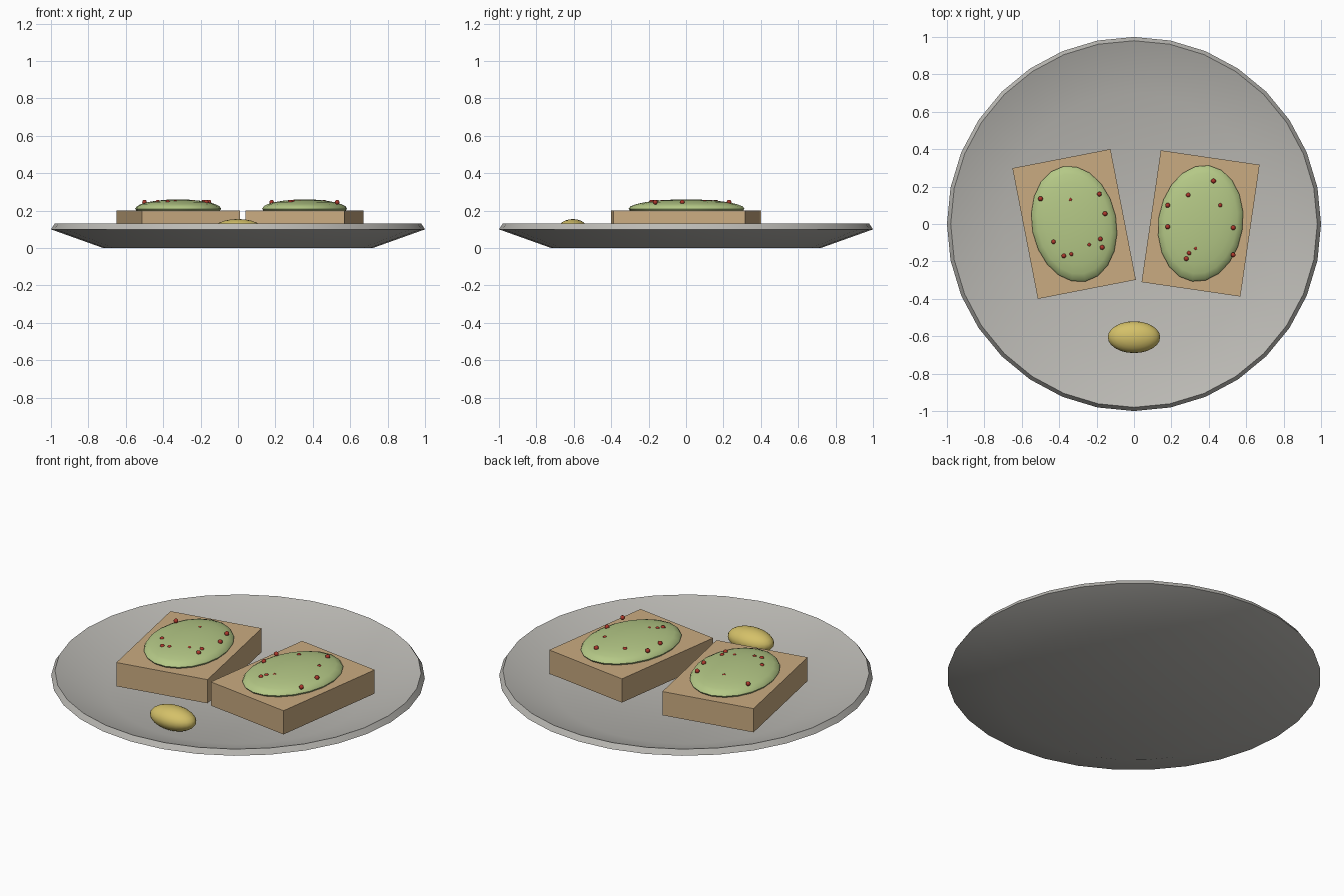
import bpy, bmesh, math
from mathutils import Matrix

if "Cube" in bpy.data.objects:
    bpy.data.objects.remove(bpy.data.objects["Cube"])


def material(name, rgb):
    m = bpy.data.materials.new(name)
    m.diffuse_color = (*rgb, 1)
    m.use_nodes = True
    m.node_tree.nodes["Principled BSDF"].inputs["Base Color"].default_value = m.diffuse_color
    return m


STONE = material("stone_grey", (0.50, 0.49, 0.46))
BREAD = material("toast_brown", (0.59, 0.41, 0.22))
GREEN = material("avocado_green", (0.46, 0.58, 0.24))
RED = material("seed_red", (0.42, 0.04, 0.025))
YELLOW = material("lemon_yellow", (0.66, 0.53, 0.14))


def finish(name, bm, mat, smooth=None):
    bmesh.ops.recalc_face_normals(bm, faces=bm.faces)
    me = bpy.data.meshes.new(name)
    bm.to_mesh(me)
    bm.free()
    me.materials.append(mat)
    ob = bpy.data.objects.new(name, me)
    bpy.context.collection.objects.link(ob)
    if smooth:
        bpy.ops.object.select_all(action='DESELECT')
        ob.select_set(True)
        bpy.context.view_layer.objects.active = ob
        bpy.ops.object.shade_smooth_by_angle(angle=math.radians(smooth))
    return ob


def placed(loc, angle, size):
    return (Matrix.Translation(loc) @ Matrix.Rotation(math.radians(angle), 4, 'Z')
            @ Matrix.Diagonal((*size, 1)))


def ellipsoid(name, loc, radii, mat, angle=0, segs=20, rings=12):
    bm = bmesh.new()
    bmesh.ops.create_uvsphere(bm, u_segments=segs, v_segments=rings, radius=1,
                              matrix=placed(loc, angle, radii))
    return finish(name, bm, mat, 60)


# Dished plate, turned from a profile of (radius, height)
def plate(profile, sides=32):
    bm = bmesh.new()
    rings = []
    for r, z in profile:
        if r == 0:
            rings.append([bm.verts.new((0, 0, z))] * sides)
        else:
            rings.append([bm.verts.new((r * math.cos(2 * math.pi * i / sides),
                                        r * math.sin(2 * math.pi * i / sides), z))
                          for i in range(sides)])
    for a, b in zip(rings, rings[1:]):
        for i in range(sides):
            j = (i + 1) % sides
            corners = dict.fromkeys((a[i], a[j], b[j], b[i]))
            bm.faces.new(list(corners))
    return finish("plate", bm, STONE, 30)


plate([(0, 0), (0.72, 0), (1.0, 0.10), (0.98, 0.13), (0.70, 0.03), (0, 0.03)])

# Two toasts: side, centre, turn, and seed positions
toasts = [
    ("left", (-0.32, 0.0), 11,
     [(-.50, .135), (-.34, .13), (-.185, .16), (-.155, .055), (-.18, -.08), (-.17, -.125),
      (-.24, -.11), (-.335, -.16), (-.375, -.17), (-.43, -.095), (-.36, -.06)]),
    ("right", (0.356, 0.003), -8.3,
     [(.29, .155), (.425, .23), (.18, .10), (.46, .10), (.18, -.015), (.53, -.02),
      (.53, -.165), (.33, -.13), (.295, -.155), (.28, -.185)]),
]
for side, (x, y), turn, seeds in toasts:
    # Bread slice
    bm = bmesh.new()
    bmesh.ops.create_cube(bm, size=1, matrix=placed((x, y, 0.13), turn, (0.534, 0.712, 0.14)))
    finish(side + "_toast", bm, BREAD)
    # Avocado mound
    ellipsoid(side + "_avocado", (x, y, 0.21), (0.226, 0.313, 0.05), GREEN, turn)
    # Chilli seeds, half sunk into the mound
    bm = bmesh.new()
    for sx, sy in seeds:
        bmesh.ops.create_uvsphere(bm, u_segments=10, v_segments=6, radius=0.013,
                                  matrix=Matrix.Translation((sx, sy, 0.245)))
    finish(side + "_seeds", bm, RED, 60)

# Lemon at the front
ellipsoid("lemon", (0, -0.605, 0.09), (0.14, 0.085, 0.065), YELLOW, segs=24)
